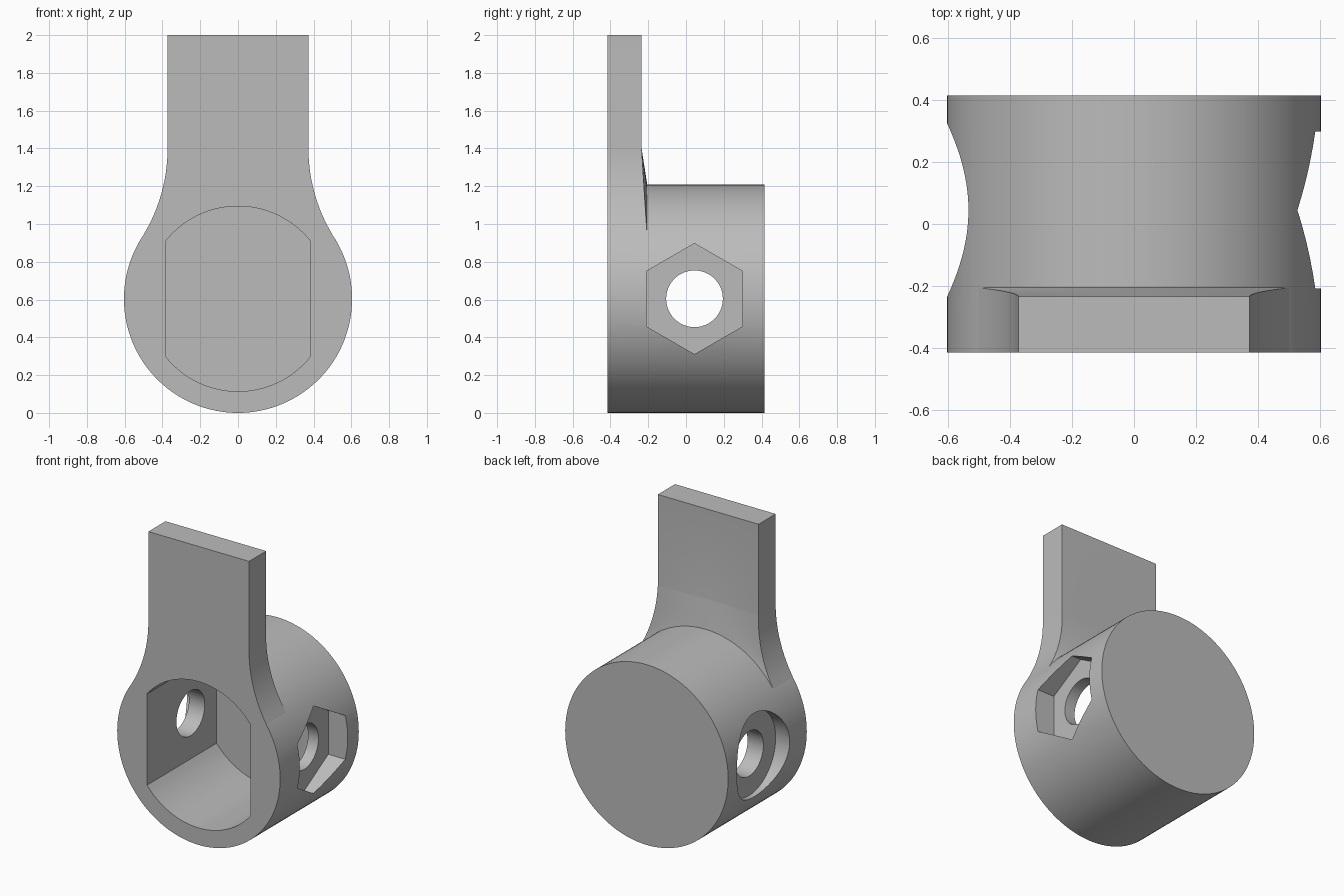
import bpy, bmesh, math
from mathutils import Vector

if "Cube" in bpy.data.objects:
    bpy.data.objects.remove(bpy.data.objects["Cube"], do_unlink=True)

R = 0.604                 # barrel radius, also its centre height
FRONT, BACK = -0.416, 0.416
BOLT_Y = 0.045

grey = bpy.data.materials.new("plain grey")
grey.use_nodes = True
grey.diffuse_color = (0.5, 0.5, 0.5, 1)
grey.node_tree.nodes["Principled BSDF"].inputs["Base Color"].default_value = grey.diffuse_color


def finish(name, bm):
    bmesh.ops.recalc_face_normals(bm, faces=bm.faces)
    mesh = bpy.data.meshes.new(name)
    bm.to_mesh(mesh)
    bm.free()
    mesh.materials.append(grey)
    obj = bpy.data.objects.new(name, mesh)
    bpy.context.collection.objects.link(obj)
    return obj


def ring(radius, sides, centre, start=0.0):
    steps = [start + math.tau * i / sides for i in range(sides)]
    return [(centre + radius * math.cos(a), R + radius * math.sin(a)) for a in steps]


def prism(name, points, axis, start, end):
    """Extrude a profile (across, height) along the x or y axis."""
    bm = bmesh.new()
    place = (lambda p: (start, *p)) if axis == "x" else (lambda p: (p[0], start, p[1]))
    face = bm.faces.new([bm.verts.new(place(p)) for p in points])
    move = Vector((end - start, 0, 0)) if axis == "x" else Vector((0, end - start, 0))
    made = bmesh.ops.extrude_face_region(bm, geom=[face])["geom"]
    bmesh.ops.translate(bm, verts=[v for v in made if isinstance(v, bmesh.types.BMVert)], vec=move)
    return finish(name, bm)


def activate(obj):
    bpy.ops.object.select_all(action="DESELECT")
    obj.select_set(True)
    bpy.context.view_layer.objects.active = obj


def smooth(obj):
    activate(obj)
    bpy.ops.object.shade_smooth_by_angle(angle=math.radians(25))


# Barrel with its front pocket, bolt hole, nut recess and bolt head recess
barrel = prism("barrel", ring(R, 128, 0), "y", FRONT, BACK)

half_width, pocket_r = 0.383, 0.49
corner = math.acos(half_width / pocket_r)
arc = [corner + (math.pi - 2 * corner) * i / 32 for i in range(33)]
pocket = [(pocket_r * math.cos(a), R + pocket_r * math.sin(a)) for a in arc]
pocket += [(-x, 2 * R - z) for x, z in pocket]

cutters = [
    prism("pocket_cutter", pocket, "y", FRONT - 0.1, 0.32),
    prism("bolt_hole_cutter", ring(0.15, 64, BOLT_Y), "x", -1, 1),
    prism("nut_cutter", ring(0.293, 6, BOLT_Y, math.pi / 2), "x", 0.46, 1),
    prism("bolt_head_cutter", ring(0.28, 64, BOLT_Y), "x", -1, -0.5),
]
for cutter in cutters:
    cutter.hide_render = True
    cut = barrel.modifiers.new("cut", "BOOLEAN")
    cut.operation = "DIFFERENCE"
    cut.solver = "EXACT"
    cut.object = cutter
    activate(barrel)
    bpy.ops.object.modifier_apply(modifier=cut.name)
    bpy.data.objects.remove(cutter, do_unlink=True)
smooth(barrel)

# Handle: straight plate whose flared foot sweeps tangent onto the barrel
W, FLARE_Z, TOP = 0.373, 1.4, 2.0
rise = FLARE_Z - R
flare_r = (W * W + rise * rise - R * R) / (2 * (R - W))
flare_x = W + flare_r
sweep = math.atan2(rise, flare_x)
foot_r = R - 0.002
foot_x, foot_z = foot_r * math.cos(sweep), R + foot_r * math.sin(sweep)
ROWS, COLS = 20, 32


def foot_point(u, v):
    a = sweep * v
    ex, ez = flare_x - flare_r * math.cos(a), FLARE_Z - flare_r * math.sin(a)
    if v == 1:
        ex, ez = foot_x, foot_z
    middle = FLARE_Z + (R + foot_r - FLARE_Z) * v
    bulge = (R + math.sqrt(foot_r ** 2 - (u * foot_x) ** 2) - foot_z) / (R + foot_r - foot_z)
    return u * ex, ez + (middle - ez) * bulge


bm = bmesh.new()
sheets = []
for is_back in (False, True):
    rows = []
    for r in range(-1, ROWS + 1):
        v = max(r, 0) / ROWS
        y = -0.235 + 0.03 * v if is_back else FRONT
        row = []
        for c in range(COLS + 1):
            x, z = foot_point(2 * c / COLS - 1, v)
            row.append(bm.verts.new((x, y, TOP if r < 0 else z)))
        rows.append(row)
    for upper, lower in zip(rows, rows[1:]):
        for c in range(COLS):
            bm.faces.new((upper[c], upper[c + 1], lower[c + 1], lower[c]))
    sheets.append(rows)

# Close the rim between front and back sheets
rims = []
for rows in sheets:
    right_side = [row[-1] for row in rows[1:-1]]
    left_side = [row[0] for row in rows[1:-1]]
    rims.append(rows[0] + right_side + rows[-1][::-1] + left_side[::-1])
count = len(rims[0])
for i in range(count):
    j = (i + 1) % count
    bm.faces.new((rims[0][i], rims[0][j], rims[1][j], rims[1][i]))
smooth(finish("handle", bm))
